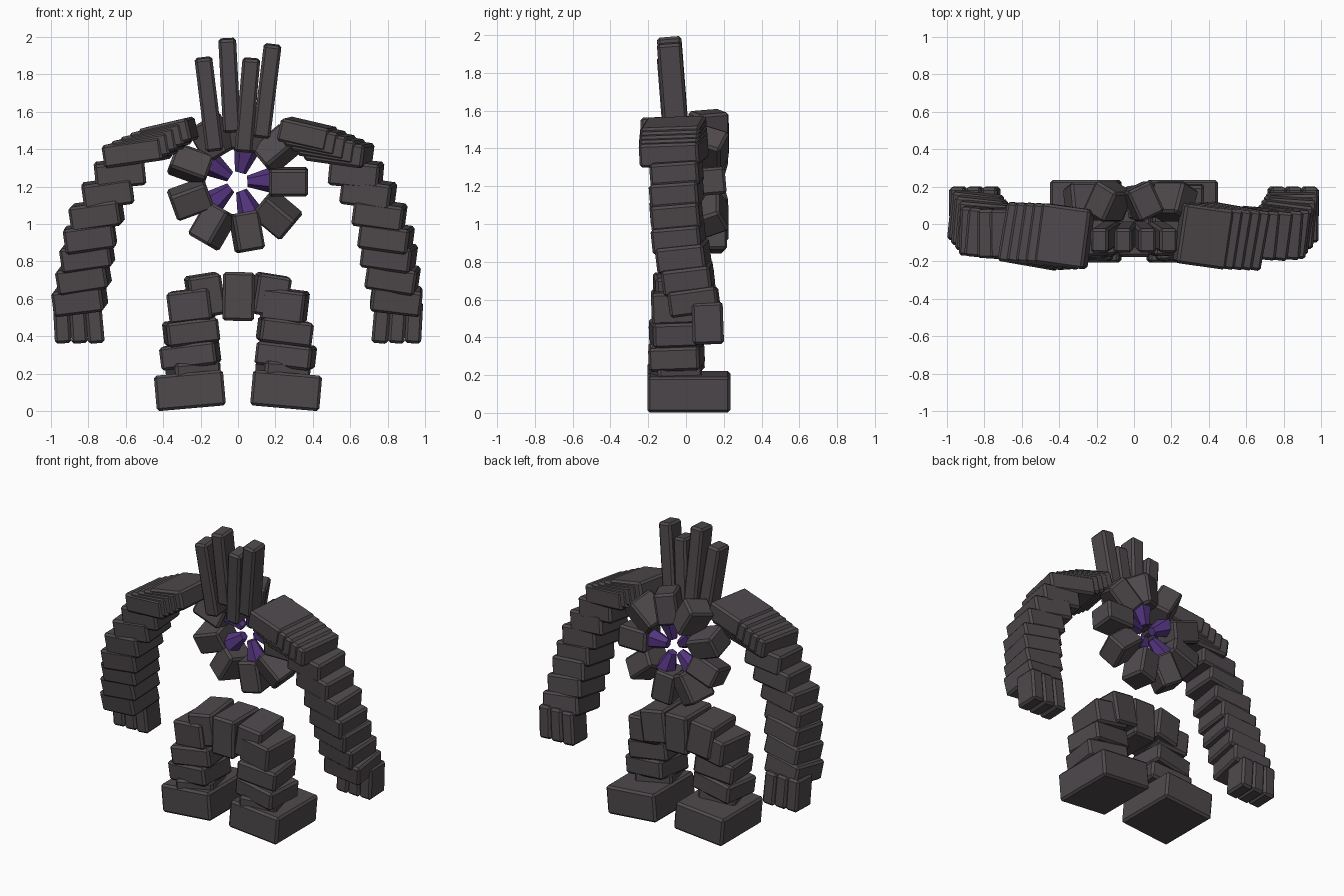
import bpy, bmesh, random
from math import radians, cos, sin, pi
from mathutils import Matrix, Euler, Vector

random.seed(4)
if "Cube" in bpy.data.objects:
    bpy.data.objects.remove(bpy.data.objects["Cube"])


def material(name, rgb):
    mat = bpy.data.materials.new(name)
    mat.use_nodes = True
    mat.diffuse_color = (*rgb, 1)
    mat.node_tree.nodes["Principled BSDF"].inputs["Base Color"].default_value = (*rgb, 1)
    return mat


STONE = material("dark stone", (0.078, 0.067, 0.073))
PURPLE = material("purple crystal", (0.085, 0.035, 0.21))


def add_object(name, bm, mat, matrix):
    mesh = bpy.data.meshes.new(name)
    bm.to_mesh(mesh)
    bm.free()
    mesh.materials.append(mat)
    obj = bpy.data.objects.new(name, mesh)
    obj.matrix_world = matrix
    bpy.context.collection.objects.link(obj)
    return obj


def stone(name, centre, size, pitch=0, roll=0, yaw=0, matrix=None):
    """A chamfered block, turned in degrees about x, y and z."""
    bm = bmesh.new()
    bmesh.ops.create_cube(bm, size=1)
    bmesh.ops.scale(bm, vec=size, verts=bm.verts)
    turn = Euler([radians(a) for a in (pitch, roll, yaw)]).to_matrix().to_4x4()
    obj = add_object(name, bm, STONE, matrix or Matrix.Translation(centre) @ turn)
    bevel = obj.modifiers.new("chamfer", "BEVEL")
    bevel.width = 0.014
    bevel.segments = 1
    return obj


# Arm stones below the shoulder: x, y, z, pitch, roll
ARM = [
    (0.63, -0.05, 1.27, 4, 6),
    (0.695, -0.05, 1.165, 4, 8),
    (0.755, -0.05, 1.05, 5, 8),
    (0.79, -0.04, 0.93, 5, 8),
    (0.805, -0.015, 0.83, 6, 8),
    (0.825, 0.01, 0.715, 7, 9),
    (0.845, 0.035, 0.6, 8, 7),
]

# Leg stones from the ankle up: x, y, z, then size, roll, yaw
LEG = [
    (0.24, -0.06, 0.225, (0.25, 0.24, 0.08), 4, 14),
    (0.255, -0.05, 0.3, (0.3, 0.27, 0.125), 7, -6),
    (0.25, -0.05, 0.425, (0.28, 0.27, 0.13), 7, 5),
    (0.25, -0.035, 0.565, (0.23, 0.28, 0.17), 7, -5),
    (0.175, -0.02, 0.62, (0.18, 0.29, 0.22), 9, 4),
]

for side, label in ((1, "left"), (-1, "right")):
    # Overlapping shoulder slabs
    for i in range(5):
        t = i / 4
        stone(f"{label}_shoulder_slab_{i + 1}",
              (side * (0.37 + 0.17 * t), -0.065, 1.48 - 0.095 * t),
              (0.27 + 0.05 * t, 0.32, 0.125), 2, side * (13 - 5 * t), -8 - 2 * t)
    # Arm chain
    for i, (x, y, z, pitch, roll) in enumerate(ARM):
        stone(f"{label}_arm_stone_{i + 1}", (side * x, y, z), (0.27, 0.26, 0.135),
              pitch, side * roll, random.uniform(-8, 2))
    # Fingers
    for i in range(3):
        stone(f"{label}_finger_{i + 1}", (side * (0.765 + 0.087 * i), 0.115, 0.475),
              (0.088, 0.165, 0.22), 2, side * (5 - i), 0)
    # Foot and leg
    stone(f"{label}_foot", (side * 0.257, 0.015, 0.111), (0.37, 0.44, 0.19), 0, side * 5, 0)
    for i, (x, y, z, size, roll, yaw) in enumerate(LEG):
        stone(f"{label}_leg_stone_{i + 1}", (side * x, y, z), size, 2, side * roll, yaw)

# Hip keystone
stone("hip_keystone", (0.003, -0.03, 0.613), (0.17, 0.29, 0.26), 0, 1, 0)

# Crown spikes: x, z, roll
for i, (x, z, roll) in enumerate([(-0.155, 1.64, -7), (-0.045, 1.74, -3),
                                  (0.05, 1.635, 5), (0.155, 1.71, 7)]):
    stone(f"crown_spike_{i + 1}", (x, -0.07, z), (0.095, 0.13, 0.5), 4.5, roll, 0)

# Ring of body stones around the core, each twisted about its spoke
CORE = Vector((0, 0.12, 1.225))
TWISTS = [5, -22, 25, -28, 15, -15, 22, -8, 24]
for i, twist in enumerate(TWISTS):
    spoke = Matrix.Rotation(-2 * pi * i / len(TWISTS), 4, "Y")
    place = (Matrix.Translation(CORE) @ spoke @ Matrix.Translation((0.27, 0, 0))
             @ Matrix.Rotation(radians(twist), 4, "X"))
    stone(f"body_stone_{i + 1}", None, (0.21, 0.18, 0.145), matrix=place)

# Core crystals, tapering inward
for i in range(5):
    angle = radians(3 + 72 * i)
    bm = bmesh.new()
    bmesh.ops.create_cone(bm, cap_ends=True, segments=6, radius1=0.07, radius2=0.03, depth=0.13)
    inward = Vector((-cos(angle), 0, -sin(angle)))
    place = Matrix.Translation(CORE - inward * 0.115) @ inward.to_track_quat("Z", "Y").to_matrix().to_4x4()
    add_object(f"core_crystal_{i + 1}", bm, PURPLE, place)
